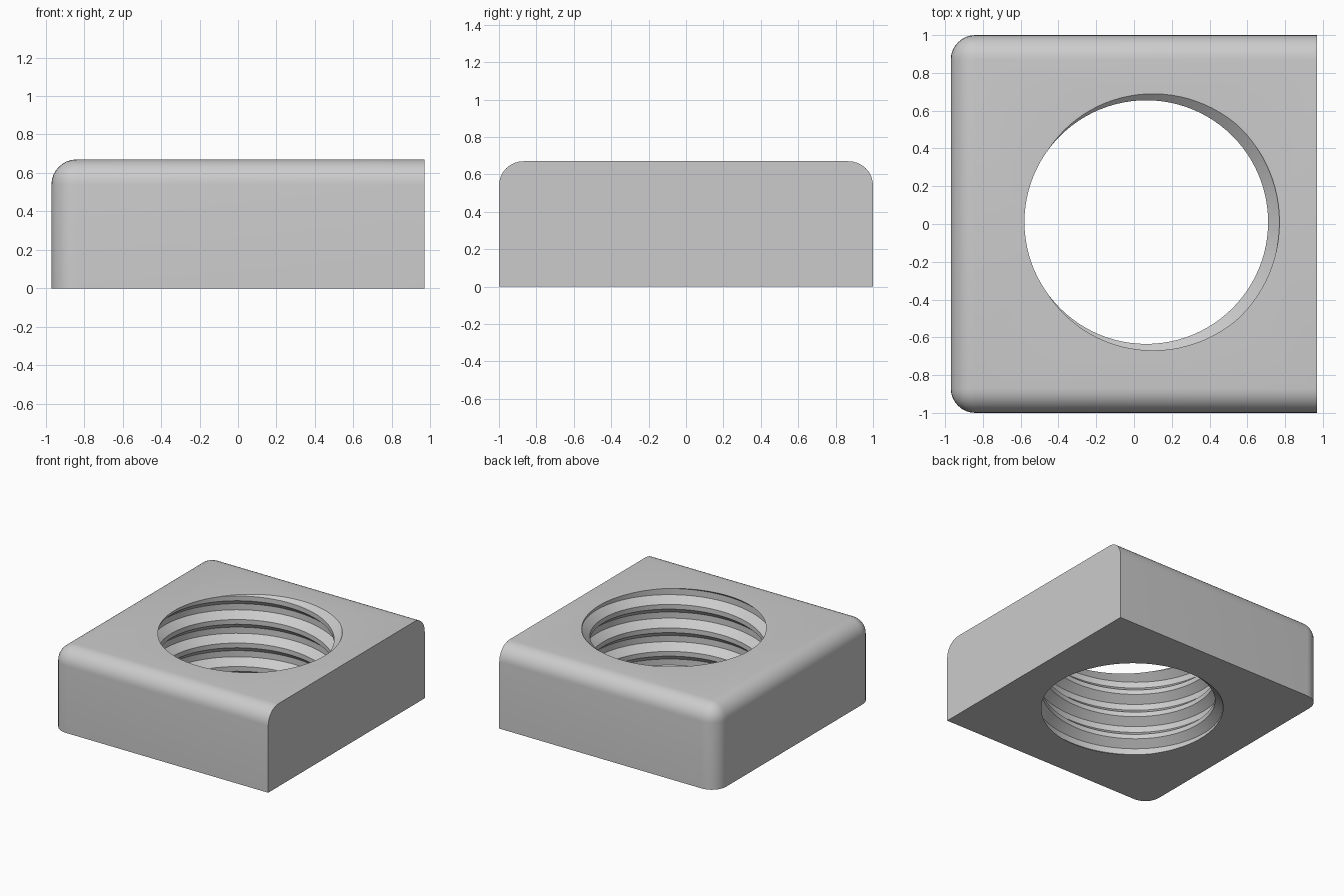
import bpy, bmesh, math

if "Cube" in bpy.data.objects:
    bpy.data.objects.remove(bpy.data.objects["Cube"])

W, D, H = 1.94, 2.0, 0.67          # block size
CX, CY = 0.065, 0.01               # hole centre
R_CREST, R_ROOT, PITCH = 0.645, 0.705, 0.19
FILLET = 0.13
N = 96                             # steps around the thread

grey = bpy.data.materials.new("light grey metal")
grey.diffuse_color = (0.6, 0.6, 0.6, 1)
grey.use_nodes = True
grey.node_tree.nodes["Principled BSDF"].inputs["Base Color"].default_value = grey.diffuse_color


def make_object(name, bm):
    bmesh.ops.recalc_face_normals(bm, faces=bm.faces)
    mesh = bpy.data.meshes.new(name)
    bm.to_mesh(mesh)
    bm.free()
    mesh.materials.append(grey)
    obj = bpy.data.objects.new(name, mesh)
    bpy.context.collection.objects.link(obj)
    return obj


# Square block: rounded on the left, front and back, sharp on the right and below
bm = bmesh.new()
bmesh.ops.create_cube(bm, size=1)
for v in bm.verts:
    v.co = (v.co.x * W, v.co.y * D, (v.co.z + 0.5) * H)


def is_rounded(e):
    a, b = (v.co for v in e.verts)
    m = (a + b) / 2
    top = m.z > H - 0.01 and m.x < W / 2 - 0.01
    corner = abs(a.z - b.z) > 0.1 and m.x < 0
    return top or corner


bmesh.ops.bevel(bm, geom=[e for e in bm.edges if is_rounded(e)], offset=FILLET,
                offset_type='OFFSET', segments=8, profile=0.5, affect='EDGES')
block = make_object("square_nut", bm)

# Thread cutter: four-point profile swept around a helix, root at +x on the top face
profile = [(-0.13, R_ROOT), (0.13, R_ROOT), (0.40, R_CREST), (0.60, R_CREST)]
K = 4 * 7                          # profile points per column
bm = bmesh.new()
cols = []
for i in range(N):
    t = i / N
    col = []
    for k in range(K + (4 if i == 0 else 0)):
        u, r = profile[k % 4]
        z = H + PITCH * (u + t + k // 4 - 5)
        a = math.tau * t
        col.append(bm.verts.new((CX + r * math.cos(a), CY + r * math.sin(a), z)))
    cols.append(col)
cols.append(cols[0][4:])           # one turn later the profile is one pitch higher
for i in range(N):
    for k in range(K - 1):
        bm.faces.new((cols[i][k], cols[i + 1][k], cols[i + 1][k + 1], cols[i][k + 1]))

# Close both ends with fans around a centre point
bottom = [cols[i][0] for i in range(N)] + [cols[0][k] for k in (4, 3, 2, 1)]
top = [cols[i][K - 1] for i in range(N)] + [cols[0][K - 1 + k] for k in (4, 3, 2, 1)]
for loop, z in ((bottom, -0.8), (top, H + 0.9)):
    c = bm.verts.new((CX, CY, z))
    for j in range(len(loop)):
        bm.faces.new((loop[j], loop[(j + 1) % len(loop)], c))
cutter = make_object("thread_cutter", bm)

# Cut the threaded hole
mod = block.modifiers.new("threaded hole", 'BOOLEAN')
mod.operation = 'DIFFERENCE'
mod.solver = 'EXACT'
mod.object = cutter
bpy.context.view_layer.objects.active = block
block.select_set(True)
bpy.ops.object.modifier_apply(modifier=mod.name)
bpy.data.objects.remove(cutter, do_unlink=True)

bpy.ops.object.shade_smooth_by_angle(angle=math.radians(25))
